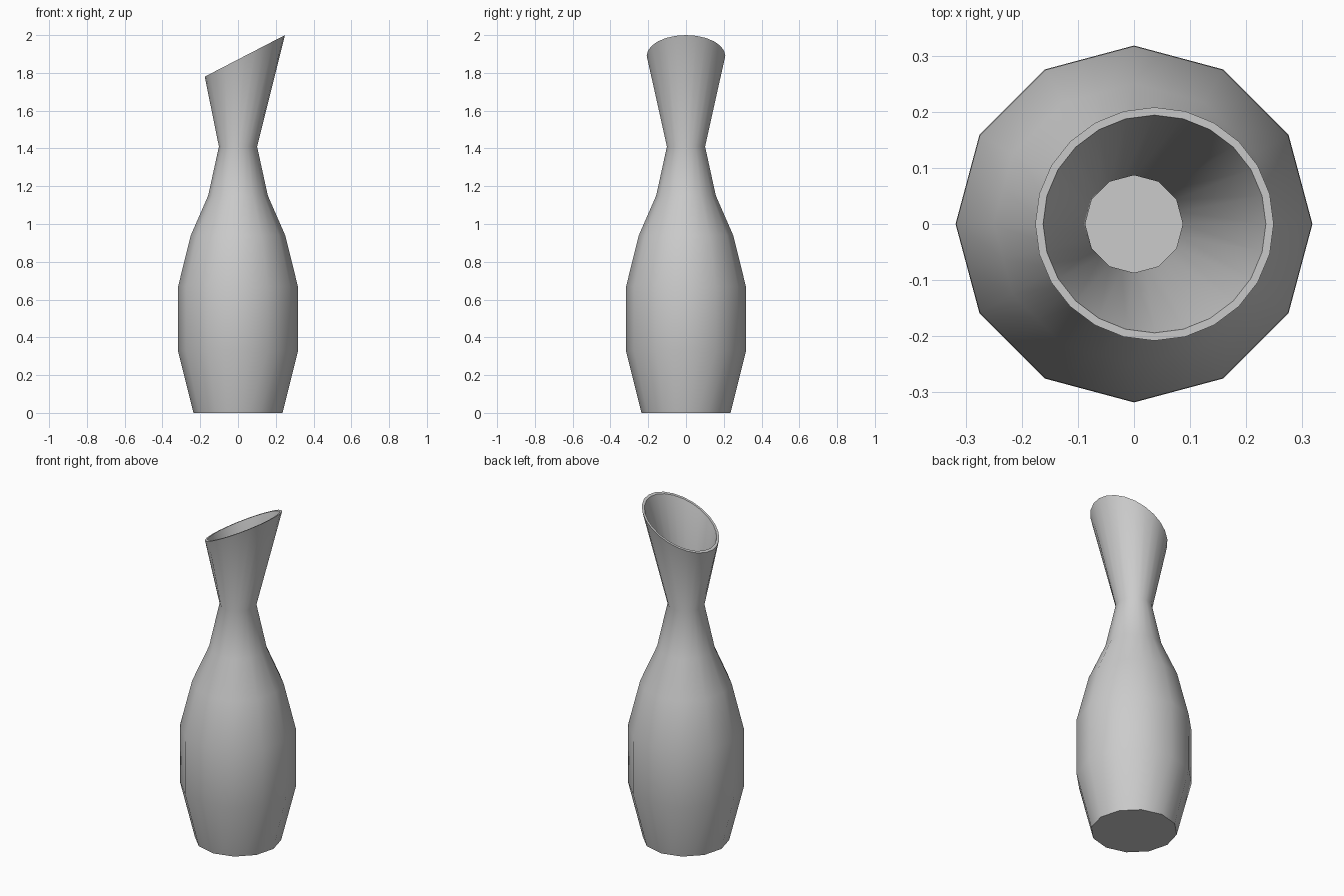
import bpy, bmesh
from math import cos, sin, pi, radians

if "Cube" in bpy.data.objects:
    bpy.data.objects.remove(bpy.data.objects["Cube"])

N = 24        # columns; the body reads as 12-sided, the slanted rim is rounder
WALL = 0.014

# (radius, height) of the outer wall from foot to neck
PROFILE = [(0.236, 0.0), (0.318, 0.33), (0.317, 0.67), (0.25, 0.94),
           (0.158, 1.15), (0.101, 1.41)]

bm = bmesh.new()


def body_ring(r, z):
    # odd columns lie on the chords of a 12-gon
    return [bm.verts.new((r * (cos(pi / 12) if i % 2 else 1) * cos(2 * pi * i / N),
                          r * (cos(pi / 12) if i % 2 else 1) * sin(2 * pi * i / N), z))
            for i in range(N)]


def rim_ring(inset):
    # slanted elliptical mouth, high on +x
    return [bm.verts.new((0.0365 + (0.2125 - inset) * cos(2 * pi * i / N),
                          (0.208 - inset) * sin(2 * pi * i / N),
                          1.89 + 0.11 * (1 - inset / 0.2125) * cos(2 * pi * i / N)))
            for i in range(N)]


# Outer wall, lip, then inner wall down to the floor
rings = [body_ring(r, z) for r, z in PROFILE]
rings += [rim_ring(0), rim_ring(WALL)]
rings += [body_ring(r - WALL, max(z, 0.02)) for r, z in reversed(PROFILE)]

for a, b in zip(rings, rings[1:]):
    for i in range(N):
        j = (i + 1) % N
        bm.faces.new((a[i], a[j], b[j], b[i]))

# Foot and inner floor
bm.faces.new(rings[0][::-1])
bm.faces.new(rings[-1])
bmesh.ops.recalc_face_normals(bm, faces=bm.faces)

mesh = bpy.data.meshes.new("vase")
bm.to_mesh(mesh)
bm.free()
vase = bpy.data.objects.new("vase", mesh)
bpy.context.collection.objects.link(vase)

bpy.context.view_layer.objects.active = vase
vase.select_set(True)
bpy.ops.object.shade_smooth_by_angle(angle=radians(40))
